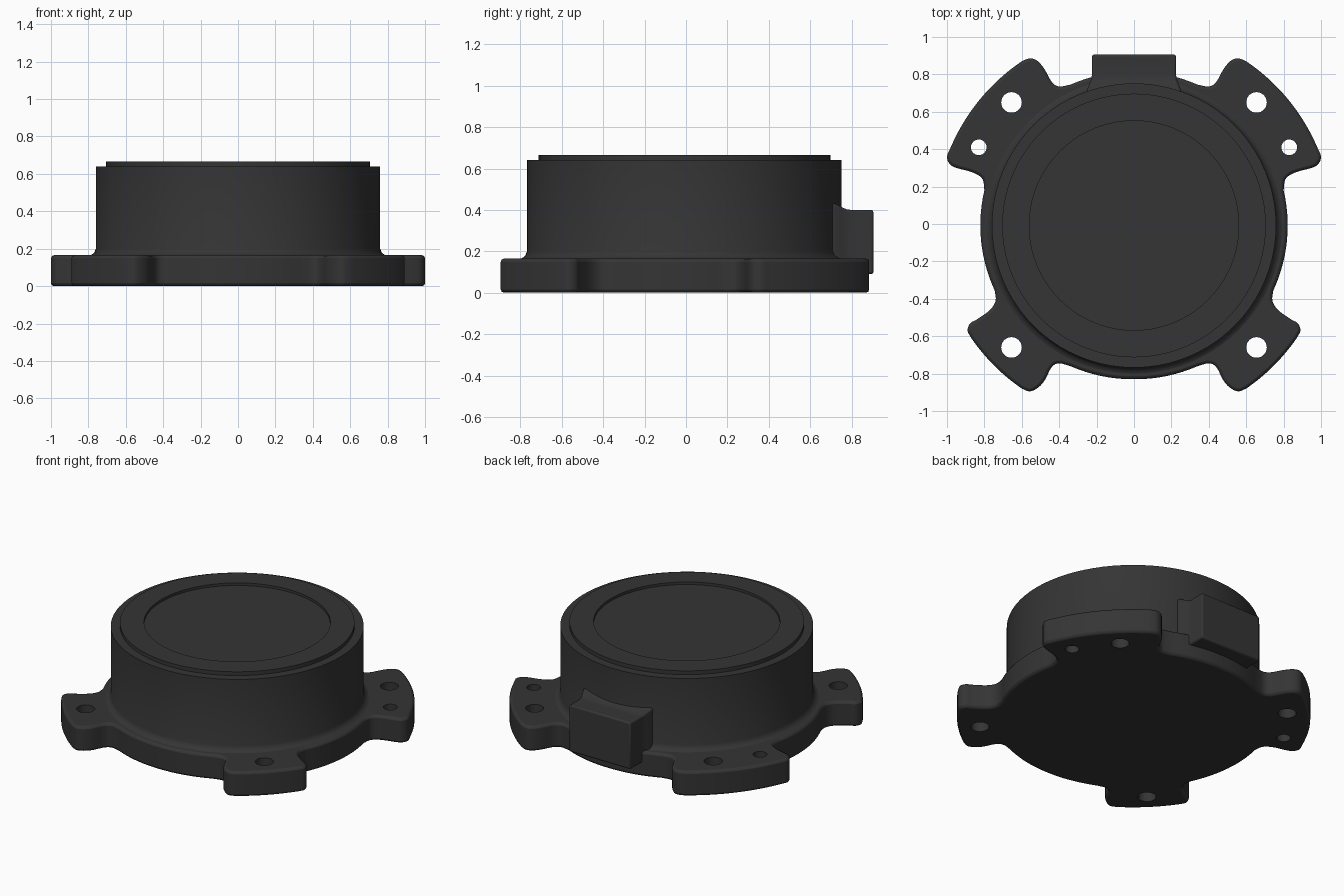
import bpy, bmesh, math
from mathutils import Vector

cube = bpy.data.objects.get("Cube")
if cube:
    bpy.data.objects.remove(cube, do_unlink=True)

CY = -0.008          # centre of the round parts in y
FLANGE_R, FLANGE_H = 0.822, 0.165

black = bpy.data.materials.new("charcoal_black")
black.use_nodes = True
colour = (0.035, 0.035, 0.035, 1)
black.diffuse_color = colour
bsdf = next(n for n in black.node_tree.nodes if n.type == 'BSDF_PRINCIPLED')
bsdf.inputs["Base Color"].default_value = colour
bsdf.inputs["Roughness"].default_value = 0.6


def finish(name, bm):
    bmesh.ops.recalc_face_normals(bm, faces=bm.faces)
    mesh = bpy.data.meshes.new(name)
    bm.to_mesh(mesh)
    bm.free()
    mesh.materials.append(black)
    ob = bpy.data.objects.new(name, mesh)
    bpy.context.collection.objects.link(ob)
    return ob


def bevel(ob, width, segments=2):
    mod = ob.modifiers.new("Bevel", 'BEVEL')
    mod.width, mod.segments = width, segments
    mod.limit_method, mod.angle_limit = 'ANGLE', math.radians(50)


def smooth(ob):
    bpy.ops.object.select_all(action='DESELECT')
    ob.select_set(True)
    bpy.context.view_layer.objects.active = ob
    bpy.ops.object.shade_smooth_by_angle(angle=math.radians(32))


def spline(points, steps=4):
    """Catmull-Rom curve through the points."""
    p = [Vector(q) for q in points]
    p = [2 * p[0] - p[1]] + p + [2 * p[-1] - p[-2]]
    out = []
    for a, b, c, d in zip(p, p[1:], p[2:], p[3:]):
        for i in range(steps):
            t = i / steps
            out.append(0.5 * (2 * b + (c - a) * t + (2 * a - 5 * b + 4 * c - d) * t * t
                              + (3 * b - a - 3 * c + d) * t ** 3))
    return out + [p[-2]]


def arc(start, end, n=14):
    """Arc between two points, blending radius, without its end points."""
    a, b = Vector(start), Vector(end)
    a0, a1 = math.atan2(a.y, a.x), math.atan2(b.y, b.x)
    out = []
    for i in range(1, n):
        t = i / n
        ang, r = a0 + (a1 - a0) * t, a.length + (b.length - a.length) * t
        out.append(Vector((r * math.cos(ang), r * math.sin(ang))))
    return out


# Mounting flange: half outline with a wide rear ear and a narrow front ear
rear_out = [(0.80, 0.18), (0.81, 0.24), (0.86, 0.275), (0.95, 0.30), (0.985, 0.32),
            (1.0, 0.36), (0.98, 0.41)]
rear_in = [(0.60, 0.87), (0.56, 0.885), (0.52, 0.875), (0.48, 0.83), (0.44, 0.76),
           (0.40, 0.735), (0.34, 0.745)]
front_in = [(0.34, -0.76), (0.40, -0.745), (0.44, -0.765), (0.48, -0.84),
            (0.52, -0.88), (0.56, -0.895), (0.60, -0.88)]
front_out = [(0.87, -0.61), (0.89, -0.57), (0.875, -0.53), (0.84, -0.51),
             (0.77, -0.46), (0.74, -0.41), (0.745, -0.355)]

half = [Vector((0, CY - FLANGE_R))] + arc((0, CY - FLANGE_R), front_in[0], 8)
half += spline(front_in) + arc(front_in[-1], front_out[0]) + spline(front_out)
half += arc(front_out[-1], rear_out[0]) + spline(rear_out)
half += arc(rear_out[-1], rear_in[0]) + spline(rear_in)
half += arc(rear_in[-1], (0, CY + FLANGE_R), 8) + [Vector((0, CY + FLANGE_R))]
outline = half + [Vector((-p.x, p.y)) for p in reversed(half[1:-1])]

bm = bmesh.new()
base = bm.faces.new([bm.verts.new((p.x, p.y, 0)) for p in outline])
ext = bmesh.ops.extrude_face_region(bm, geom=[base], use_keep_orig=True)
bmesh.ops.translate(bm, vec=(0, 0, FLANGE_H),
                    verts=[v for v in ext["geom"] if isinstance(v, bmesh.types.BMVert)])
flange = finish("mounting_flange", bm)
bevel(flange, 0.016)

# Bolt and pin holes
bm = bmesh.new()
for x, y, r in [(0.655, 0.65, 0.055), (0.655, -0.66, 0.055), (0.83, 0.41, 0.042)]:
    for side in (-1, 1):
        made = bmesh.ops.create_cone(bm, cap_ends=True, segments=32, radius1=r,
                                     radius2=r, depth=1)
        bmesh.ops.translate(bm, verts=made["verts"], vec=(side * x, y, 0.1))
cutter = finish("hole_cutter", bm)
cutter.hide_render = True
cutter.hide_set(True)
mod = flange.modifiers.new("Holes", 'BOOLEAN')
mod.operation, mod.object, mod.solver = 'DIFFERENCE', cutter, 'EXACT'
smooth(flange)

# Round housing with base fillet, stepped lip and shallow recessed top
profile = [(0, 0.10), (0.80, 0.10), (0.80, 0.162), (0.782, 0.168), (0.768, 0.18),
           (0.76, 0.20), (0.76, 0.64), (0.705, 0.64), (0.705, 0.665),
           (0.56, 0.665), (0.56, 0.648), (0, 0.648)]
bm = bmesh.new()
verts = [bm.verts.new((r, 0, z)) for r, z in profile]
edges = [bm.edges.new(pair) for pair in zip(verts, verts[1:])]
bmesh.ops.spin(bm, geom=verts + edges, cent=(0, 0, 0), axis=(0, 0, 1),
               angle=math.tau, steps=80)
bmesh.ops.remove_doubles(bm, verts=bm.verts, dist=0.0005)
bmesh.ops.translate(bm, verts=bm.verts, vec=(0, CY, 0))
smooth(finish("round_housing", bm))

# Rear connector block, flaring into the housing
bm = bmesh.new()
rings = []
for y, w, top in [(0.66, 0.26, 0.44), (0.72, 0.25, 0.43), (0.75, 0.238, 0.415),
                  (0.775, 0.228, 0.403), (0.80, 0.225, 0.40), (0.905, 0.225, 0.40)]:
    rings.append([bm.verts.new(c) for c in
                  [(-w, y, 0.09), (w, y, 0.09), (w, y, top), (-w, y, top)]])
for a, b in zip(rings, rings[1:]):
    for i in range(4):
        j = (i + 1) % 4
        bm.faces.new((a[i], a[j], b[j], b[i]))
bm.faces.new(rings[0])
bm.faces.new(rings[-1])
block = finish("rear_connector_block", bm)
bevel(block, 0.01)
smooth(block)
